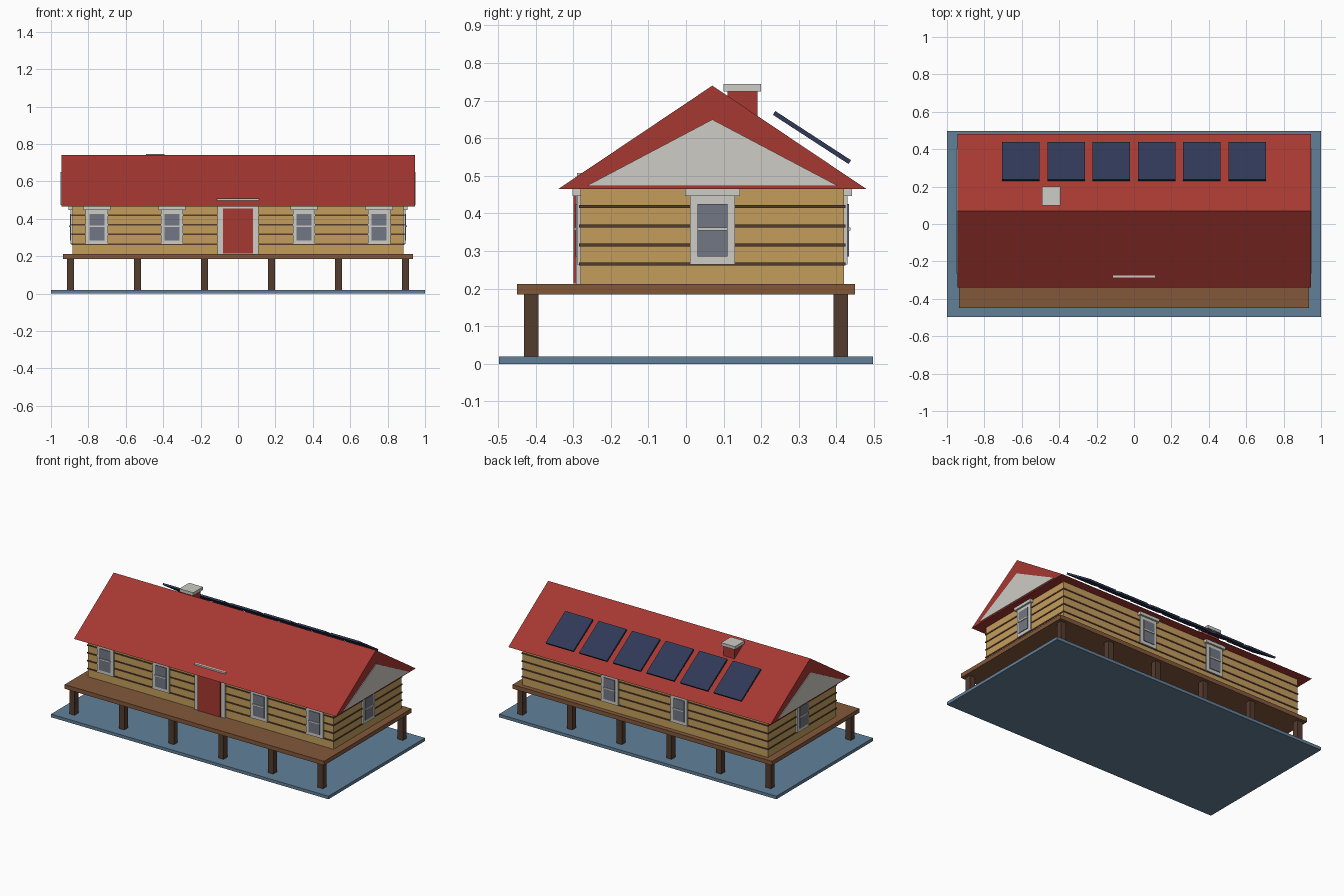
import bpy
import math
from mathutils import Matrix, Vector

if "Cube" in bpy.data.objects:
    bpy.data.objects.remove(bpy.data.objects["Cube"])


def srgb(r, g, b):
    f = lambda c: c / 12.92 if c <= 0.04045 else ((c + 0.055) / 1.055) ** 2.4
    return tuple(f(c / 255) for c in (r, g, b)) + (1.0,)


def material(name, *rgb):
    m = bpy.data.materials.new(name)
    m.diffuse_color = srgb(*rgb)
    m.use_nodes = True
    m.node_tree.nodes["Principled BSDF"].inputs["Base Color"].default_value = m.diffuse_color
    return m


RED = material("barn red", 166, 56, 49)
LOG = material("log tan", 196, 157, 92)
DECK = material("deck brown", 130, 88, 58)
DARK = material("dark timber", 84, 60, 47)
WATER = material("water blue", 98, 128, 153)
TRIM = material("trim grey", 205, 204, 197)
GLASS = material("window glass", 114, 119, 132)
PANEL = material("panel navy", 48, 56, 86)


def mesh(name, verts, faces, mat):
    me = bpy.data.meshes.new(name)
    me.from_pydata(verts, [], faces)
    me.materials.append(mat)
    ob = bpy.data.objects.new(name, me)
    bpy.context.collection.objects.link(ob)
    return ob


def box(name, mat, xs, ys, zs, matrix=Matrix()):
    """Box between min/max pairs, moved by an optional matrix."""
    v = [matrix @ Vector((x, y, z)) for x in xs for y in ys for z in zs]
    f = [(0, 1, 3, 2), (4, 6, 7, 5), (0, 4, 5, 1),
         (2, 3, 7, 6), (0, 2, 6, 4), (1, 5, 7, 3)]
    return mesh(name, v, f, mat)


def prism(name, mat, half_x, y0, y1, z0, ridge):
    """Triangular prism along x with its ridge at the house centre line."""
    v = [(x, y, z) for x in (-half_x, half_x)
         for y, z in ((y0, z0), (y1, z0), (CY, ridge))]
    f = [(0, 2, 1), (3, 4, 5), (0, 1, 4, 3), (1, 2, 5, 4), (2, 0, 3, 5)]
    return mesh(name, v, f, mat)


CY = 0.07            # house centre line in y
HX, HY = 0.885, 0.35  # house half sizes

# Water, deck and stilts
box("water", WATER, (-1, 1), (-0.497, 0.497), (0, 0.02))
box("deck", DECK, (-0.935, 0.935), (-0.45, 0.45), (0.185, 0.212))
for i in range(6):
    x = -0.895 + i * 0.358
    for y in (-0.412, 0.412):
        box("stilt", DARK, (x - 0.019, x + 0.019), (y - 0.019, y + 0.019),
            (0.02, 0.185))

# Log walls with dark chinking bands
box("log_walls", LOG, (-HX, HX), (CY - HY, CY + HY), (0.212, 0.466))
for z in (0.265, 0.316, 0.367, 0.418):
    box("chinking", DARK, (-HX - 0.004, HX + 0.004),
        (CY - HY - 0.004, CY + HY + 0.004), (z - 0.004, z + 0.004))

# Roof and gable boards
prism("roof", RED, 0.945, -0.34, 0.48, 0.465, 0.74)
prism("gable_boards", TRIM, 0.949, -0.265, 0.405, 0.473, 0.65)


def window(x, y, turn):
    """Window facing -y before it is turned about z."""
    m = Matrix.Translation((x, y, 0)) @ Matrix.Rotation(turn, 4, 'Z')
    box("window_frame", TRIM, (-0.06, 0.06), (-0.01, 0.01), (0.264, 0.45), m)
    box("window_glass", GLASS, (-0.04, 0.04), (-0.014, 0), (0.285, 0.425), m)
    box("window_bar", TRIM, (-0.04, 0.04), (-0.018, 0), (0.355, 0.363), m)
    box("window_header", TRIM, (-0.073, 0.073), (-0.022, 0.01), (0.446, 0.465), m)


for x in (-0.755, -0.353, 0.353, 0.755):
    window(x, CY - HY, 0)
for x in (-0.25, 0.25):
    window(x, CY + HY, math.pi)
window(HX, CY, math.pi / 2)
window(-HX, CY, -math.pi / 2)

# Front door with its frame and the header poking through the roof
box("door_frame", TRIM, (-0.11, 0.11), (-0.292, -0.27), (0.212, 0.466))
box("door", RED, (-0.081, 0.081), (-0.299, -0.27), (0.214, 0.455))
box("door_header", TRIM, (-0.111, 0.111), (-0.29, -0.27), (0.47, 0.508))

# Chimney
box("chimney", RED, (-0.483, -0.403), (0.11, 0.19), (0.6, 0.726))
box("chimney_cap", TRIM, (-0.493, -0.393), (0.1, 0.2), (0.725, 0.745))

# Solar panels floating above the back slope
for i in range(6):
    m = (Matrix.Translation((-0.605 + i * 0.242, 0.335, 0.602))
         @ Matrix.Rotation(math.radians(-33), 4, 'X'))
    box("solar_panel", PANEL, (-0.1, 0.1), (-0.12, 0.12), (-0.006, 0.006), m)
